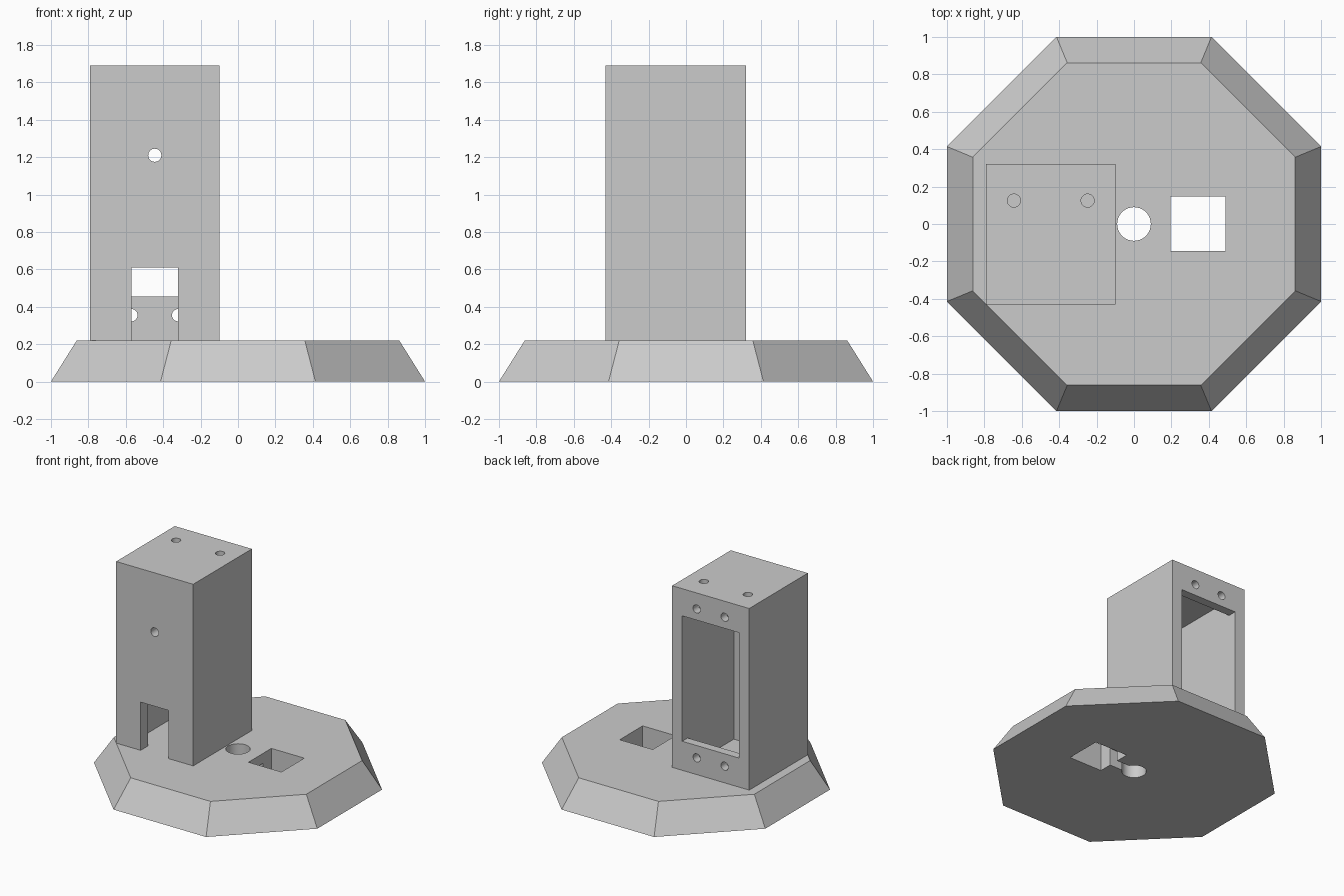
import bpy, bmesh, math
from mathutils import Matrix, Vector

if "Cube" in bpy.data.objects:
    bpy.data.objects.remove(bpy.data.objects["Cube"])

grey = bpy.data.materials.new("plain_grey")
grey.use_nodes = True
colour = (0.6, 0.6, 0.6, 1)
grey.diffuse_color = colour
grey.node_tree.nodes["Principled BSDF"].inputs["Base Color"].default_value = colour


def make_object(name, bm):
    mesh = bpy.data.meshes.new(name)
    bmesh.ops.recalc_face_normals(bm, faces=bm.faces)
    bm.to_mesh(mesh)
    bm.free()
    obj = bpy.data.objects.new(name, mesh)
    bpy.context.collection.objects.link(obj)
    mesh.materials.append(grey)
    return obj


def box(name, low, high):
    low, high = Vector(low), Vector(high)
    bm = bmesh.new()
    place = Matrix.Translation((low + high) / 2) @ Matrix.Diagonal((*(high - low), 1))
    bmesh.ops.create_cube(bm, size=1, matrix=place)
    return make_object(name, bm)


def rod(name, centre, radius, length, axis="Z"):
    bm = bmesh.new()
    turn = Matrix.Rotation(math.pi / 2, 4, "X") if axis == "Y" else Matrix()
    bmesh.ops.create_cone(bm, cap_ends=True, segments=32, radius1=radius, radius2=radius,
                          depth=length, matrix=Matrix.Translation(centre) @ turn)
    return make_object(name, bm)


def cut(target, cutters):
    # Carve every cutter out of the target, then discard the cutters
    for cutter in cutters:
        cutter.hide_render = True
        mod = target.modifiers.new("cut", "BOOLEAN")
        mod.operation = "DIFFERENCE"
        mod.solver = "EXACT"
        mod.object = cutter
    bpy.context.view_layer.update()
    graph = bpy.context.evaluated_depsgraph_get()
    result = bpy.data.meshes.new_from_object(target.evaluated_get(graph))
    target.modifiers.clear()
    target.data = result
    for cutter in cutters:
        bpy.data.objects.remove(cutter)
    bpy.context.view_layer.objects.active = target
    bpy.ops.object.select_all(action="DESELECT")
    target.select_set(True)
    bpy.ops.object.shade_smooth_by_angle(angle=math.radians(30))


# Octagonal base with sloping sides
base_top = 0.22
corner = 1 / math.cos(math.pi / 8)
bm = bmesh.new()
bmesh.ops.create_cone(bm, cap_ends=True, segments=8, radius1=corner, radius2=0.862 * corner,
                      depth=base_top, matrix=Matrix.Translation((0, 0, base_top / 2))
                      @ Matrix.Rotation(math.pi / 8, 4, "Z"))
base = make_object("octagonal_base", bm)

# Square well, round hole and the channel joining them underneath
cut(base, [
    box("square_well", (0.195, -0.145, -0.1), (0.49, 0.148, 0.4)),
    rod("cable_hole", (0, 0, 0.1), 0.09, 0.8),
    box("cable_channel", (0, -0.04, -0.1), (0.3, 0.04, 0.14)),
])

# Hollow tower
left, right, front, back, top = -0.79, -0.10, -0.43, 0.32, 1.69
wall, plate = 0.09, 0.07
middle = (left + right) / 2
tower = box("tower", (left, front, base_top), (right, back, top))
cutters = [
    box("cavity", (left + wall, front + wall, 0), (right - wall, back - plate, top - wall)),
    box("back_opening", (left + wall, 0, 0.455), (right - wall, 0.5, 1.47)),
    box("front_notch", (-0.57, -0.6, 0), (-0.32, -0.2, 0.61)),
    rod("front_hole", (middle, front, 1.21), 0.035, 0.4, "Y"),
]
# Screw holes in the back frame and in the roof
for side in (-1, 1):
    for height in (0.355, 1.56):
        cutters.append(rod("back_screw_hole", (middle + side * 0.125, back, height), 0.033, 0.3, "Y"))
    cutters.append(rod("roof_hole", (middle + side * 0.197, 0.125, top), 0.035, 0.3))
cut(tower, cutters)
